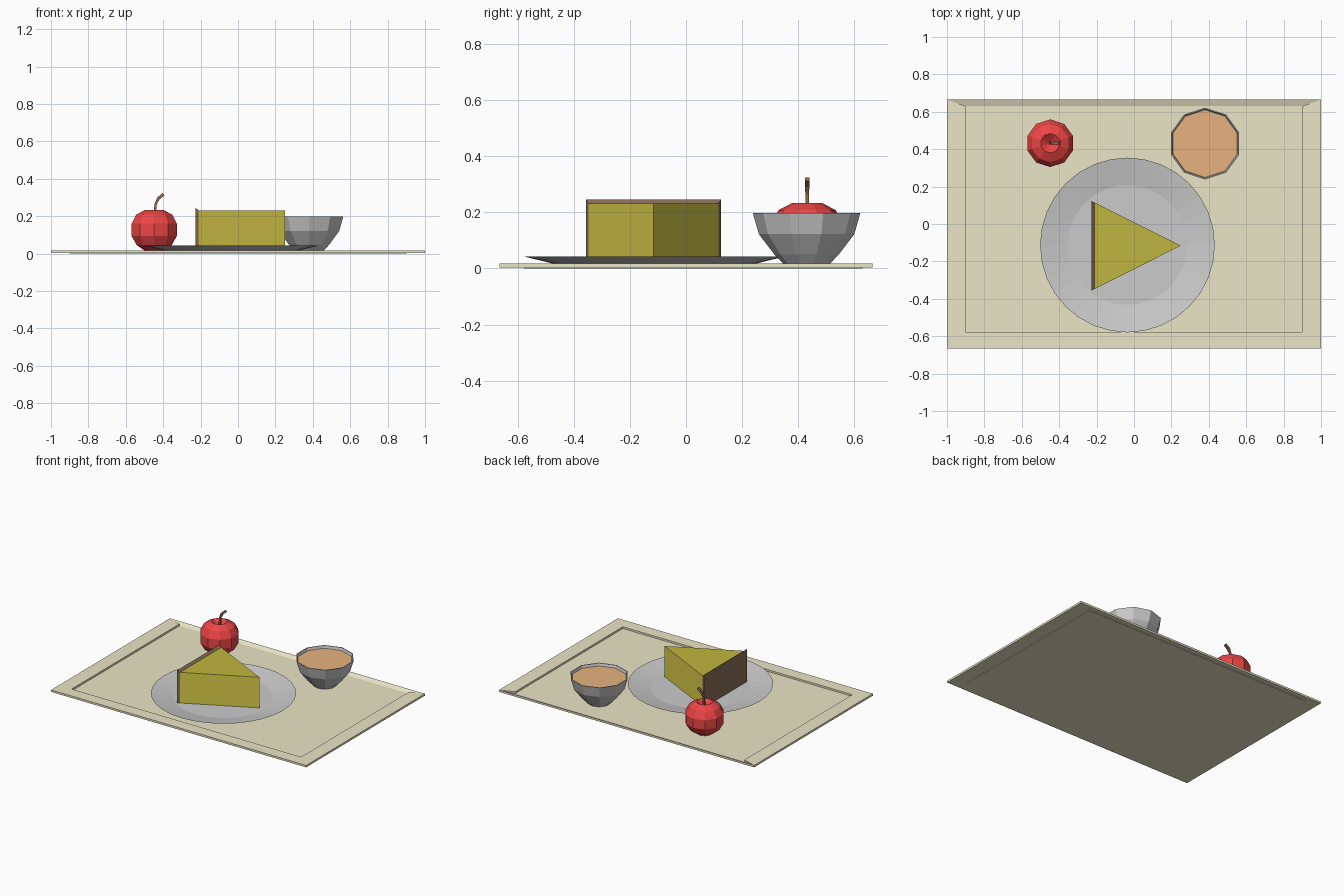
import bpy, bmesh
from math import sin, cos, pi
from mathutils import Vector

if "Cube" in bpy.data.objects:
    bpy.data.objects.remove(bpy.data.objects["Cube"])


def mat(name, rgb):
    m = bpy.data.materials.new(name)
    m.diffuse_color = (*rgb, 1)
    m.use_nodes = True
    m.node_tree.nodes["Principled BSDF"].inputs["Base Color"].default_value = m.diffuse_color
    return m


def build(name, verts, faces, mats=(), face_mats=None):
    me = bpy.data.meshes.new(name)
    me.from_pydata([tuple(v) for v in verts], [], faces)
    for m in mats:
        me.materials.append(m)
    for p in me.polygons:
        if face_mats:
            p.material_index = face_mats(p.index)
    bm = bmesh.new()
    bm.from_mesh(me)
    bmesh.ops.recalc_face_normals(bm, faces=bm.faces)
    bm.to_mesh(me)
    bm.free()
    ob = bpy.data.objects.new(name, me)
    bpy.context.collection.objects.link(ob)
    return ob


def lathe(name, profile, n, center, mats=()):
    """Revolve (radius, z) points; a zero radius makes a pole."""
    verts, rings, faces = [], [], []
    for r, z in profile:
        k = 1 if r == 0 else n
        rings.append([len(verts) + i % k for i in range(n)])
        for i in range(k):
            a = pi / 2 + 2 * pi * i / n
            verts.append((center[0] + r * cos(a), center[1] + r * sin(a), z))
    for a, b in zip(rings, rings[1:]):
        for i in range(n):
            j = (i + 1) % n
            faces.append(tuple(dict.fromkeys((a[i], a[j], b[j], b[i]))))
    return build(name, verts, faces, mats)


def rect(x, y0, y1, z):
    return [(-x, y0, z), (x, y0, z), (x, y1, z), (-x, y1, z)]


# Colours
wood = mat("tray_tan", (0.83, 0.79, 0.57))
side = mat("filling_yellow", (0.72, 0.62, 0.07))
top = mat("topping_olive", (0.52, 0.47, 0.05))
crust = mat("crust_brown", (0.25, 0.16, 0.10))
red = mat("apple_red", (0.85, 0.06, 0.06))
brown = mat("stem_brown", (0.28, 0.15, 0.07))
orange = mat("soup_orange", (0.80, 0.45, 0.21))

# Tray: flat rim on three sides, sloped back edge, recessed floor
Y, X, F, B = 0.665, 0.9, -0.578, 0.63
tv = (rect(1, -Y, Y, 0.004) + rect(1, -Y, Y, 0.018) + rect(X, F, B, 0.018)
      + rect(X, F, B, 0.005) + rect(X, F, B, 0.004) + rect(X, F, B, 0.0))
tf = [(12, 13, 14, 15), (20, 21, 22, 23), (7, 6, 14, 15), (6, 10, 14), (7, 11, 15)]
for i in range(4):
    j = (i + 1) % 4
    tf += [(i, j, 4 + j, 4 + i), (i, j, 16 + j, 16 + i), (16 + i, 16 + j, 20 + j, 20 + i)]
    if i != 2:
        tf += [(4 + i, 4 + j, 8 + j, 8 + i), (8 + i, 8 + j, 12 + j, 12 + i)]
build("tray", tv, tf, [wood])

# Plate
lathe("plate", [(0, 0.007), (0.32, 0.007), (0.467, 0.043), (0.32, 0.015), (0, 0.015)],
      32, (-0.035, -0.1125))

# Cake slice: wedge and sloped-top crust
cy, z0 = -0.116, 0.015
wedge = [(0.25, cy), (-0.212, cy + 0.232), (-0.212, cy - 0.232)]
build("cake_slice", [(x, y, z) for z in (z0, 0.232) for x, y in wedge],
      [(0, 1, 2), (3, 4, 5), (0, 1, 4, 3), (1, 2, 5, 4), (2, 0, 3, 5)],
      [side, top], lambda i: 1 if i == 1 else 0)
cv = [(x, cy + s * h, z) for s in (-1, 1) for x, h, z in
      ((-0.228, 0.24, z0), (-0.212, 0.232, z0), (-0.212, 0.232, 0.232), (-0.228, 0.24, 0.246))]
build("cake_crust", cv, [(0, 1, 2, 3), (4, 5, 6, 7)]
      + [(i, (i + 1) % 4, 4 + (i + 1) % 4, 4 + i) for i in range(4)], [crust])

# Apple with dimpled top
ac = (-0.448, 0.432)
lathe("apple", [(0, 0.03), (0.05, 0.014), (0.098, 0.045), (0.1275, 0.095), (0.1275, 0.16),
                (0.102, 0.208), (0.052, 0.234), (0, 0.195)], 10, ac, [red])

# Bent stem, square section
path = [(0, 0.19, 0.006), (0.008, 0.265, 0.006), (0.022, 0.295, 0.008), (0.05, 0.318, 0.008)]
sv, sf = [], [(0, 1, 2, 3), (12, 13, 14, 15)]
for k, (dx, z, r) in enumerate(path):
    a, b = path[max(k - 1, 0)], path[min(k + 1, 3)]
    t = Vector((b[0] - a[0], 0, b[1] - a[1])).normalized()
    u, v = Vector((0, 1, 0)), Vector((t.z, 0, -t.x))
    c = Vector((ac[0] + dx, ac[1], z))
    sv += [c + r * p for p in (u + v, v - u, -u - v, u - v)]
    if k:
        o = 4 * k
        sf += [(o - 4 + i, o - 4 + (i + 1) % 4, o + (i + 1) % 4, o + i) for i in range(4)]
build("apple_stem", sv, sf, [brown])

# Bowl and its contents
bc = (0.38, 0.43)
lathe("bowl", [(0, 0.008), (0.075, 0.008), (0.115, 0.05), (0.17, 0.122), (0.192, 0.198),
               (0.186, 0.198), (0.163, 0.122), (0.105, 0.052), (0, 0.02)], 10, bc)
lathe("soup", [(0.181, 0.18), (0, 0.18)], 10, bc, [orange])
